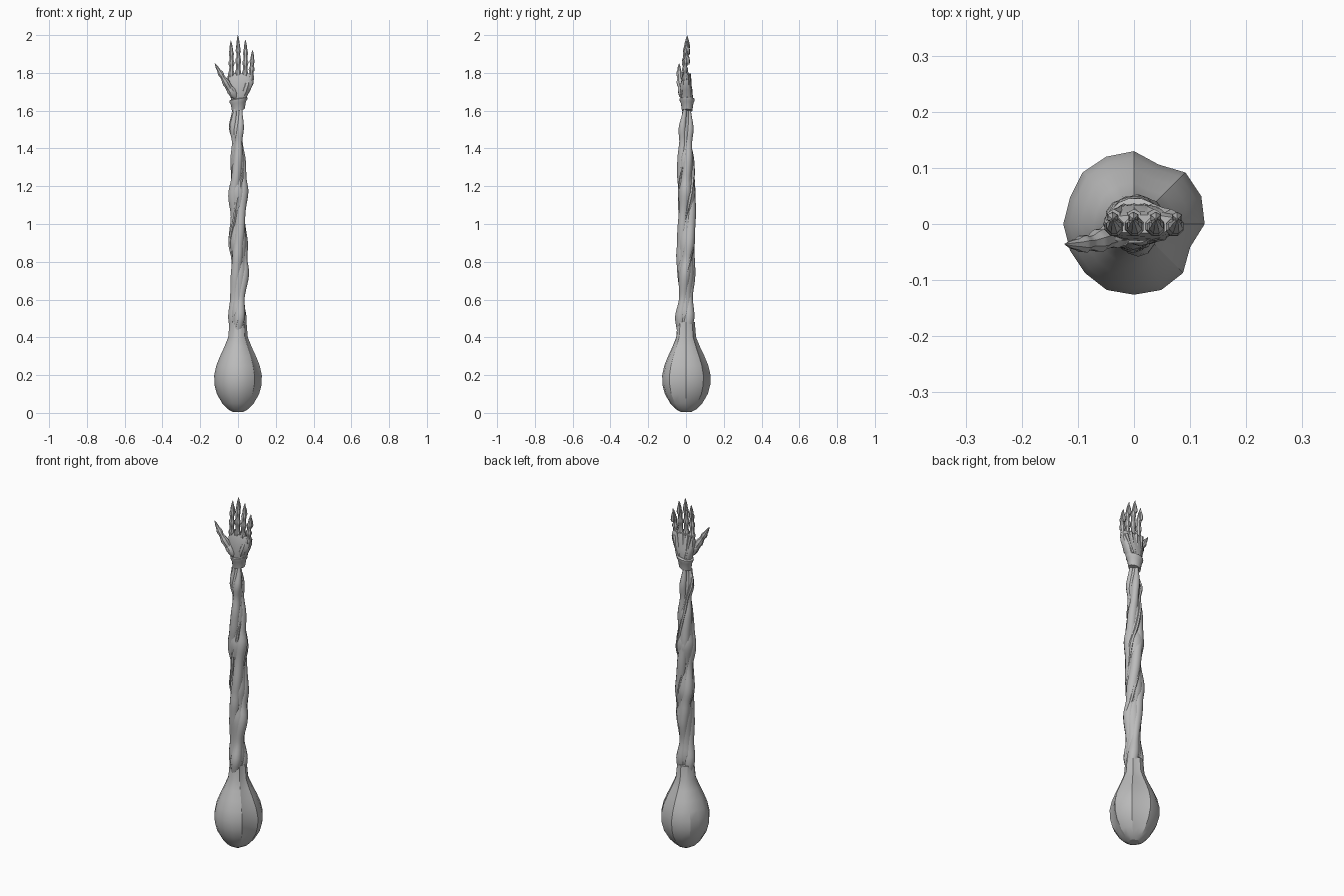
import bpy, bmesh, math
from mathutils import Vector

if "Cube" in bpy.data.objects:
    bpy.data.objects.remove(bpy.data.objects["Cube"])

bone = bpy.data.materials.new("grey")
bone.diffuse_color = (0.5, 0.5, 0.5, 1)
bone.use_nodes = True
bone.node_tree.nodes["Principled BSDF"].inputs["Base Color"].default_value = bone.diffuse_color


def finish(name, bm, angle):
    bmesh.ops.recalc_face_normals(bm, faces=bm.faces)
    me = bpy.data.meshes.new(name)
    bm.to_mesh(me)
    bm.free()
    me.materials.append(bone)
    me.shade_smooth()
    me.set_sharp_from_angle(angle=math.radians(angle))
    ob = bpy.data.objects.new(name, me)
    bpy.context.collection.objects.link(ob)
    return ob


def skin(bm, rings):
    """Bridge rings of points and cap both ends."""
    vs = [[bm.verts.new(p) for p in r] for r in rings]
    n = len(vs[0])
    for a, b in zip(vs, vs[1:]):
        for i in range(n):
            j = (i + 1) % n
            bm.faces.new((a[i], a[j], b[j], b[i]))
    bm.faces.new(vs[0][::-1])
    bm.faces.new(vs[-1])


def tube(name, path, sides=8, flat=1.0, angle=40):
    """Round tube through (position, radius) points."""
    rings = []
    for i, (p, r) in enumerate(path):
        t = path[min(i + 1, len(path) - 1)][0] - path[max(i - 1, 0)][0]
        q = Vector((0, 0, 1)).rotation_difference(t)
        rings.append([p + q @ Vector((r * math.cos(a), r * flat * math.sin(a), 0))
                      for a in (math.tau * (k + .5) / sides for k in range(sides))])
    bm = bmesh.new()
    skin(bm, rings)
    return finish(name, bm, angle)


def limb(name, a, b, profile, bend=(0, 0, 0), **kw):
    """Straight or bowed limb from a to b with a (fraction, radius) profile."""
    a, b, bend = Vector(a), Vector(b), Vector(bend)
    tube(name, [(a.lerp(b, t) + bend * 4 * t * (1 - t), r) for t, r in profile], **kw)


# Bulb at the foot, with creased sides running up into the neck
factors = [1, 1.03, 1.03, .91, 1.03, 1.03, 1.03, .98, 1, .98, .98, 1.01, 1, 1.01, .98, .86]
profile = [(0.005, .028), (.02, .055), (.05, .083), (.1, .112), (.15, .125), (.2, .126),
           (.25, .115), (.3, .095), (.35, .072), (.4, .052), (.48, .045)]
bm = bmesh.new()
skin(bm, [[Vector((r * f * math.cos(k * math.tau / 16), r * f * math.sin(k * math.tau / 16), z))
           for k, f in enumerate(factors)] for z, r in profile])
finish("bulb", bm, 28)

# Shaft: height, centre x, half width x, centre y, half width y
TABLE = [(.25, 0, .07, 0, .07), (.40, -.002, .047, -.004, .046), (.50, 0, .054, -.004, .055),
         (.61, 0, .043, -.002, .038), (.74, .006, .054, 0, .05), (.82, .004, .046, 0, .053),
         (.90, .002, .056, .003, .05), (1.04, .002, .041, .004, .05), (1.17, -.002, .06, .003, .046),
         (1.25, 0, .045, 0, .049), (1.33, 0, .044, 0, .046), (1.43, -.002, .031, 0, .038),
         (1.51, -.003, .049, -.002, .05), (1.61, -.002, .037, 0, .036), (1.66, 0, .036, 0, .034)]


def body(z):
    for a, b in zip(TABLE, TABLE[1:]):
        if z <= b[0]:
            t = max(0, (z - a[0]) / (b[0] - a[0]))
            t = t * t * (3 - 2 * t)
            return [u + (v - u) * t for u, v in zip(a[1:], b[1:])]
    return TABLE[-1][1:]


def strand(name, phase, twist, z0, z1, reach, size, sides):
    path = []
    n = int((z1 - z0) / .022)
    for i in range(n + 1):
        z = z0 + (z1 - z0) * i / n
        cx, hx, cy, hy = body(z)
        a = phase + twist * z
        taper = min(1, .3 + 4 * min(i, n - i) / n)
        h = math.hypot(hx * math.cos(a), hy * math.sin(a))
        path.append((Vector((cx + reach * hx * math.cos(a), cy + reach * hy * math.sin(a), z)),
                     size * h * taper))
    tube(name, path, sides)


# Core, thick twisted sinews and thin vines
strand("shaft_core", 0, 0, .3, 1.66, 0, .8, 12)
for k in range(3):
    strand("sinew", .6 + k * math.tau / 3, 4.6, .26, 1.66, .45, .56, 10)
for k in range(3):
    strand("vine", 1.5 + k * 2.1, 6.5, .42 + .3 * k, 1.0 + .3 * k, .78, .2, 6)

# Wrist cuff
bm = bmesh.new()
skin(bm, [[Vector((r * math.cos(a) + .002, .85 * r * math.sin(a) + .006, z + .008 * math.cos(a)))
           for a in (k * math.tau / 14 for k in range(14))]
          for z, r in [(1.60, .033), (1.64, .04), (1.652, .047), (1.662, .048), (1.667, .036)]])
finish("wrist_cuff", bm, 35)

# Palm: flattened, widening to the knuckles: z, x centre, half x, y centre, half y
bm = bmesh.new()
sgn = lambda v: math.copysign(abs(v) ** .75, v)
skin(bm, [[Vector((cx + rx * sgn(math.cos(a)), cy + ry * sgn(math.sin(a)), z))
           for a in (k * math.tau / 16 for k in range(16))]
          for z, cx, rx, cy, ry in [(1.64, .002, .034, .004, .028), (1.675, .004, .044, .004, .032),
                                    (1.71, .008, .058, .002, .032), (1.745, .014, .068, 0, .027),
                                    (1.78, .015, .07, 0, .022), (1.797, .014, .066, 0, .016)]])
finish("palm", bm, 35)

# Fleshy pads on the palm side
limb("thumb_pad", (-.01, -.016, 1.665), (-.055, -.022, 1.735),
     [(0, .008), (.25, .021), (.6, .025), (.9, .018), (1, .009)])
limb("outer_pad", (.025, -.014, 1.67), (.058, -.01, 1.77),
     [(0, .008), (.3, .02), (.7, .019), (1, .008)])

# Fingers: knuckles, bony segments and pointed claws, with tendons behind
BONES = [(0, .013), (.06, .018), (.13, .0175), (.2, .0125), (.3, .012), (.36, .0165), (.42, .0165),
         (.48, .0115), (.57, .011), (.62, .0145), (.67, .014), (.72, .0105), (.82, .009),
         (.92, .0055), (1, .001)]
FINGERS = [(-.036, -.038, 1.97), (0, -.001, 2.0), (.036, .039, 1.975), (.066, .077, 1.92)]
for bx, tx, tz in FINGERS:
    base = 1.775 if bx < .06 else 1.755
    limb("finger", (bx, -.002, base), (tx, .008, tz), BONES, (.002, -.008, 0), angle=32)
    limb("tendon", (bx * .5, .03, 1.67), (bx, .014, base + .02),
         [(0, .007), (.5, .008), (.85, .011), (1, .013)], sides=6)
    # Claw sheath on the back of the fingertip
    limb("claw_sheath", (tx * .95 + bx * .05, .012, tz - .075), (tx, .009, tz - .015),
         [(0, .006), (.2, .0105), (.6, .008), (1, .002)], sides=6, angle=25)

# Thumb
limb("thumb", (-.028, -.012, 1.69), (-.123, -.036, 1.85),
     [(0, .018), (.2, .021), (.32, .019), (.4, .0215), (.47, .019), (.55, .014), (.62, .0135),
      (.67, .0165), (.73, .0155), (.79, .011), (.9, .0075), (1, .001)], (.004, -.008, -.008), angle=32)
